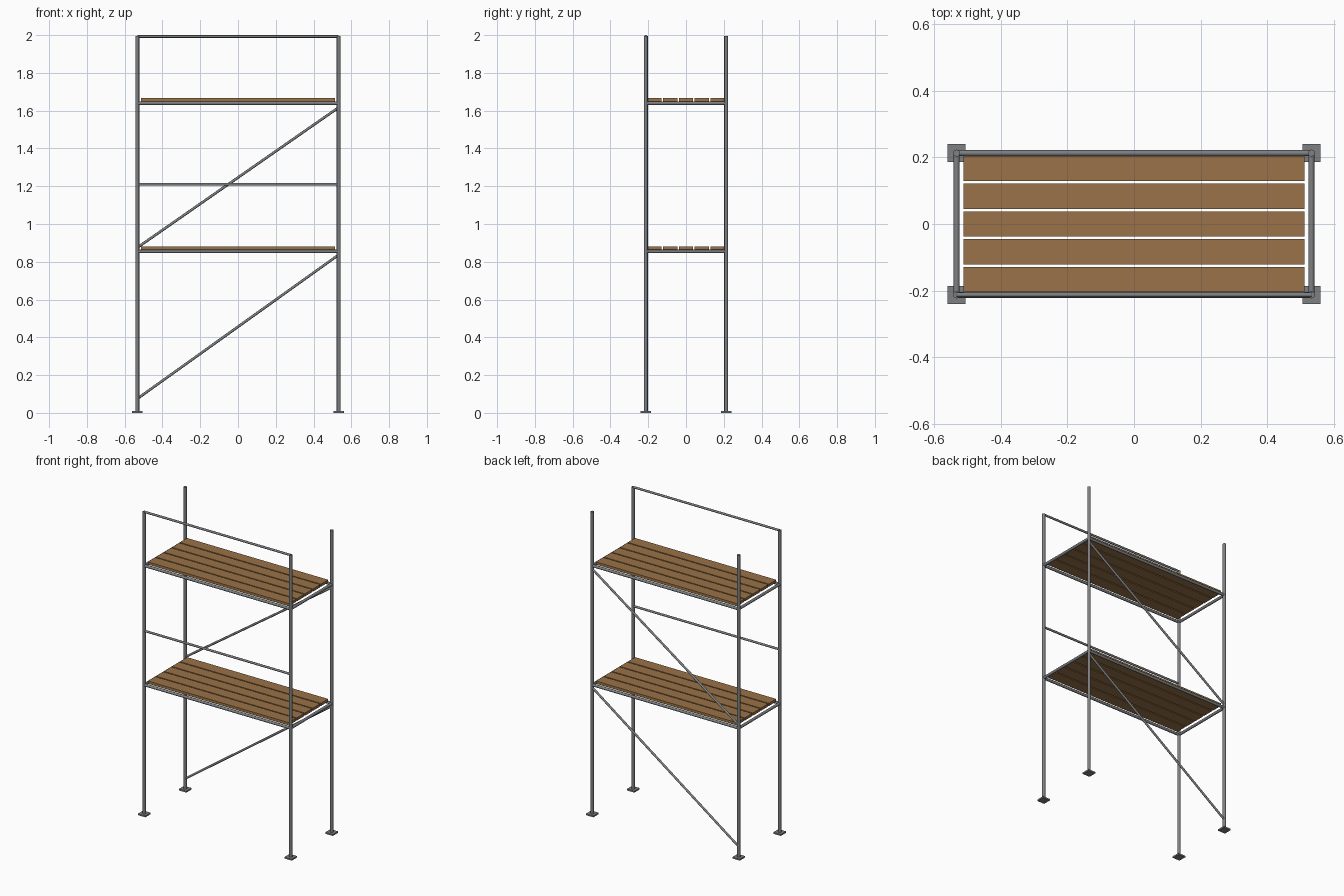
import bpy
import math
from mathutils import Vector

cube = bpy.data.objects.get("Cube")
if cube:
    bpy.data.objects.remove(cube, do_unlink=True)


def make_material(name, rgb):
    mat = bpy.data.materials.new(name)
    mat.use_nodes = True
    colour = (*rgb, 1)
    mat.diffuse_color = colour
    mat.node_tree.nodes["Principled BSDF"].inputs["Base Color"].default_value = colour
    return mat


STEEL = make_material("grey steel", (0.21, 0.215, 0.225))
WOOD = make_material("plank wood", (0.32, 0.17, 0.065))

X, Y = 0.533, 0.213          # post centres
POST_R, LEDGER_R, RAIL_R = 0.0105, 0.009, 0.007
DECKS = (0.855, 1.639)       # ledger heights


def tube(name, start, end, radius):
    a, b = Vector(start), Vector(end)
    bpy.ops.mesh.primitive_cylinder_add(vertices=12, radius=radius,
                                        depth=(b - a).length, location=(a + b) / 2)
    obj = bpy.context.object
    obj.name = name
    obj.rotation_euler = (b - a).to_track_quat("Z", "Y").to_euler()
    obj.data.materials.append(STEEL)
    bpy.ops.object.shade_smooth_by_angle(angle=math.radians(40))


def box(name, centre, size, mat):
    bpy.ops.mesh.primitive_cube_add(size=1, location=centre)
    obj = bpy.context.object
    obj.name = name
    obj.scale = size
    bpy.ops.object.transform_apply(location=False, rotation=False, scale=True)
    obj.data.materials.append(mat)


# Posts with square base plates
for x, side in ((-X, "right"), (X, "left")):
    for y, end in ((-Y, "front"), (Y, "back")):
        tube(f"{end}_{side}_post", (x, y, 0), (x, y, 1.995), POST_R)
        box(f"{end}_{side}_base_plate", (x, y, 0.005), (0.054, 0.054, 0.01), STEEL)

for level, z in zip(("lower", "upper"), DECKS):
    # Ledgers and transoms around each deck
    for y, end in ((-Y, "front"), (Y, "back")):
        tube(f"{level}_{end}_ledger", (-X, y, z), (X, y, z), LEDGER_R)
    for x, side in ((-X, "right"), (X, "left")):
        tube(f"{level}_{side}_transom", (x, -Y, z), (x, Y, z), LEDGER_R)

    # Deck planks
    for i in range(5):
        box(f"{level}_plank_{i + 1}", (0, (i - 2) * 0.0835, z + 0.018),
            (1.026, 0.0755, 0.018), WOOD)

    # Front guard rail above the deck
    rail_z = z + 0.355 if level == "lower" else 2 - RAIL_R
    tube(f"{level}_guard_rail", (-X, -Y, rail_z), (X, -Y, rail_z), RAIL_R)

# Diagonal braces across the back
tube("lower_brace", (-X, Y, 0.075), (X, Y, 0.837), RAIL_R)
tube("upper_brace", (-X, Y, 0.875), (X, Y, 1.617), RAIL_R)
